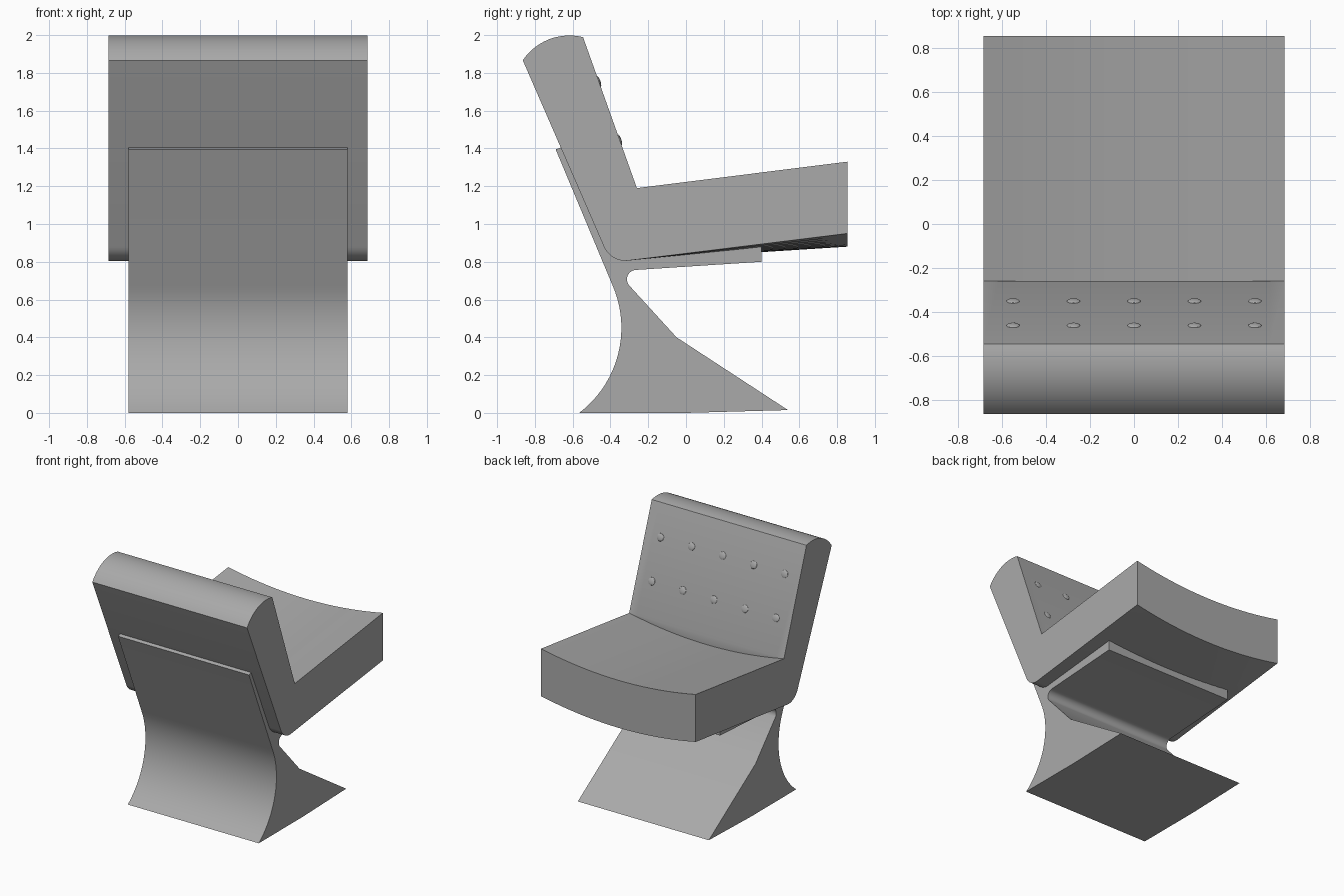
import bpy, bmesh, math
from mathutils import Vector

if "Cube" in bpy.data.objects:
    bpy.data.objects.remove(bpy.data.objects["Cube"], do_unlink=True)

grey = bpy.data.materials.new("mid grey")
grey.use_nodes = True
colour = (0.4, 0.4, 0.4, 1)
grey.diffuse_color = colour
grey.node_tree.nodes["Principled BSDF"].inputs["Base Color"].default_value = colour


def arc(cy, cz, r, start, end, steps):
    """Points (y, z, sag) along a circular arc, angles in degrees."""
    angles = [math.radians(start + (end - start) * i / steps) for i in range(steps + 1)]
    return [(cy + r * math.cos(a), cz + r * math.sin(a), 0) for a in angles]


def finish(name, bm):
    bmesh.ops.remove_doubles(bm, verts=bm.verts, dist=0.0001)
    bmesh.ops.recalc_face_normals(bm, faces=bm.faces)
    mesh = bpy.data.meshes.new(name)
    bm.to_mesh(mesh)
    bm.free()
    mesh.materials.append(grey)
    obj = bpy.data.objects.new(name, mesh)
    bpy.context.collection.objects.link(obj)
    bpy.ops.object.select_all(action="DESELECT")
    obj.select_set(True)
    bpy.context.view_layer.objects.active = obj
    bpy.ops.object.shade_smooth_by_angle(angle=math.radians(25))
    return obj


def extrude_profile(name, profile, half, steps):
    """Sweep a side profile across x; each point may sag towards the middle."""
    bm = bmesh.new()
    rings = []
    for i in range(steps + 1):
        t = 2 * i / steps - 1
        rings.append([bm.verts.new((t * half, y, z - sag * (1 - t * t)))
                      for y, z, sag in profile])
    n = len(profile)
    for a, b in zip(rings, rings[1:]):
        for j in range(n):
            k = (j + 1) % n
            bm.faces.new((a[j], a[k], b[k], b[j]))
    bm.faces.new(rings[0])
    bm.faces.new(rings[-1])
    return finish(name, bm)


# Upholstered seat and backrest, with the seat dished across its width
SAG = 0.07
cushion = [(-0.26, 1.19, 0), (-0.26, 1.19, SAG), (0.855, 1.33, SAG), (0.855, 0.95, SAG)]
cushion += arc(-0.32, 0.93, 0.125, 270, 205, 8)
cushion += arc(-0.617, 1.70, 0.298, 146, 76, 14)
extrude_profile("seat_cushion", cushion, 0.685, 20)

# Cantilevered pedestal with back plate and seat support
base = [(-0.69, 1.395, 0), (-0.66, 1.405, 0), (-0.43, 0.88, 0), (-0.32, 0.815, 0),
        (0.40, 0.89, 0), (0.40, 0.80, 0)]
base += arc(-0.263, 0.707, 0.05, 90, 215, 8)
base += [(-0.05, 0.40, 0), (0.54, 0.015, 0), (0, 0, 0)]
base += arc(-0.907, 0.45, 0.565, -52.8, 24, 18)
extrude_profile("pedestal", base, 0.58, 1)

# Two rows of flat domed buttons on the backrest
low, high = Vector((0, -0.26, 1.19)), Vector((0, -0.545, 1.988))
slope = (high - low).normalized()
normal = Vector((0, slope.z, -slope.y))
for row, height in (("lower", 1.445), ("upper", 1.755)):
    centre = low + (high - low) * (height - low.z) / (high.z - low.z)
    for i in range(5):
        bm = bmesh.new()
        bmesh.ops.create_uvsphere(bm, u_segments=20, v_segments=10, radius=0.03)
        bmesh.ops.scale(bm, vec=(1, 1, 0.3), verts=bm.verts)
        button = finish(f"{row}_button_{i + 1}", bm)
        button.location = centre + Vector((-0.55 + 0.275 * i, 0, 0))
        button.rotation_euler = normal.to_track_quat("Z", "Y").to_euler()
